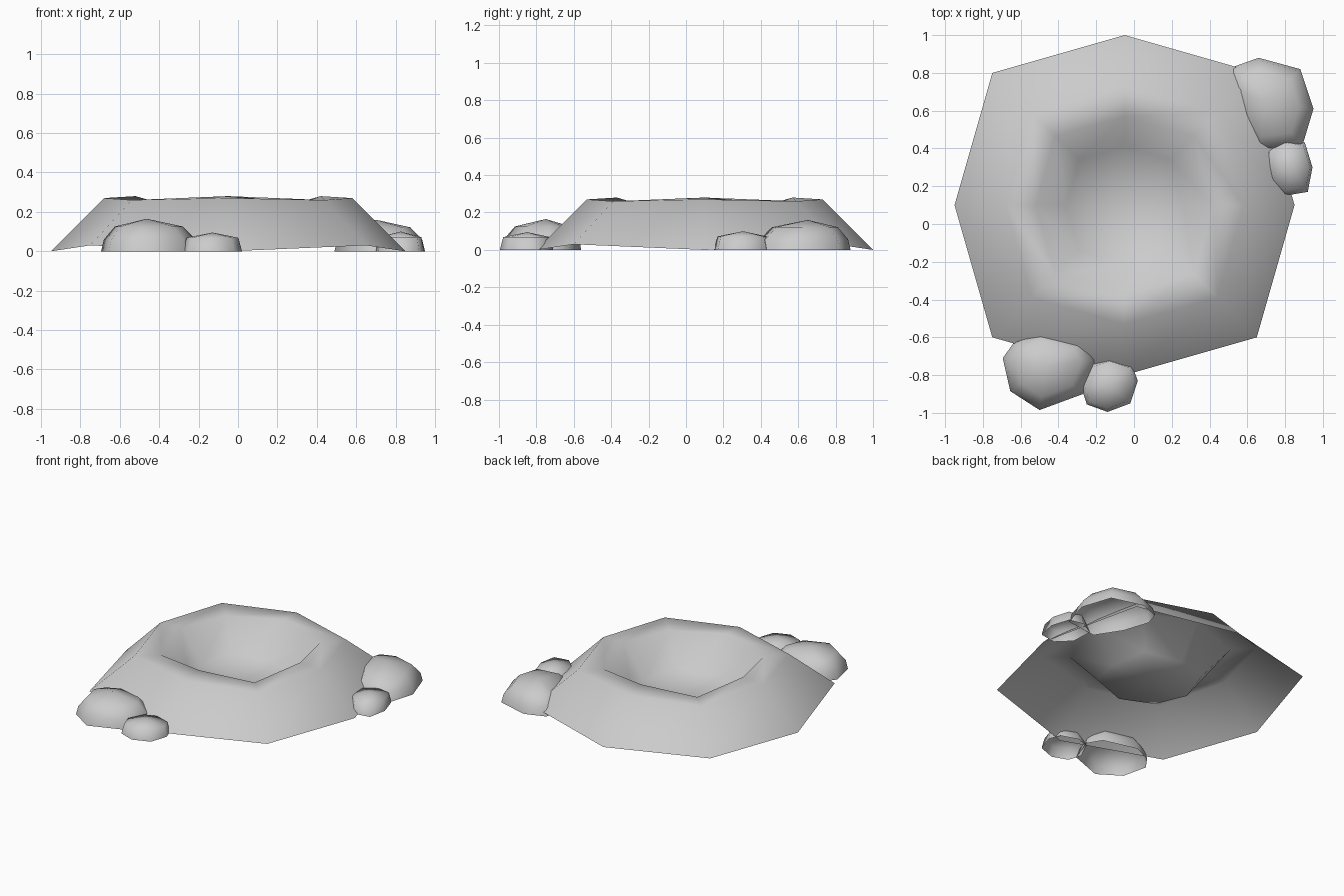
import bpy
import bmesh
from mathutils import Vector

cube = bpy.data.objects.get("Cube")
if cube:
    bpy.data.objects.remove(cube, do_unlink=True)

# One plain grey for everything
grey = bpy.data.materials.new("stone_grey")
grey.use_nodes = True
colour = (0.6, 0.6, 0.6, 1)
grey.diffuse_color = colour
grey.node_tree.nodes["Principled BSDF"].inputs["Base Color"].default_value = colour


def build_shell(name, rings, centre_point):
    """Bridge rings of points from the outside in and close them on a centre point."""
    bm = bmesh.new()
    loops = [[bm.verts.new(p) for p in ring] for ring in rings]
    tip = bm.verts.new(centre_point)
    count = len(loops[0])
    for i in range(count):
        j = (i + 1) % count
        for outer, inner in zip(loops, loops[1:]):
            bm.faces.new((outer[i], outer[j], inner[j], inner[i]))
        bm.faces.new((loops[-1][i], loops[-1][j], tip))
    for face in bm.faces:
        face.smooth = True
    mesh = bpy.data.meshes.new(name)
    bm.to_mesh(mesh)
    bm.free()
    mesh.materials.append(grey)
    obj = bpy.data.objects.new(name, mesh)
    bpy.context.collection.objects.link(obj)
    return obj


# Crater: eight-sided rings; straight and diagonal corners differ in reach and height
CENTRE = Vector((-0.05, 0.1, 0))
DIRECTIONS = [(1, 0), (1, 1), (0, 1), (-1, 1), (-1, 0), (-1, -1), (0, -1), (1, -1)]


def crater_ring(straight, straight_z, diagonal, diagonal_z):
    ring = []
    for dx, dy in DIRECTIONS:
        is_diagonal = dx and dy
        reach = diagonal if is_diagonal else straight
        z = diagonal_z if is_diagonal else straight_z
        ring.append(CENTRE + Vector((dx * reach, dy * reach, z)))
    return ring


build_shell("crater", [
    crater_ring(0.9, 0, 0.7, 0.03),        # foot of the slope
    crater_ring(0.63, 0.27, 0.49, 0.26),   # outer rim
    crater_ring(0.47, 0.28, 0.367, 0.25),  # inner rim
    crater_ring(0.31, 0.05, 0.24, 0.07),   # bowl floor
], CENTRE + Vector((0, 0, 0.05)))


# Rocks: open-bottomed domes raised from a footprint
def rock(name, footprint, height, profile):
    points = [Vector((x, y, 0)) for x, y in footprint]
    middle = sum(points, Vector()) / len(points)
    rings = []
    for scale, level in profile:
        lift = Vector((0, 0, level * height))
        rings.append([middle + (p - middle) * scale + lift for p in points])
    build_shell(name, rings, middle + Vector((0, 0, height)))


LARGE = [(1, 0), (0.94, 0.36), (0.7, 0.76)]
SMALL = [(1, 0), (0.88, 0.72)]

rock("large_back_rock", [(0.95, 0.61), (0.88, 0.82), (0.66, 0.88), (0.52, 0.83),
                         (0.49, 0.73), (0.55, 0.55), (0.66, 0.38), (0.89, 0.41)], 0.16, LARGE)
rock("small_back_rock", [(0.945, 0.3), (0.905, 0.43), (0.8, 0.45), (0.7, 0.39),
                         (0.71, 0.24), (0.8, 0.15), (0.92, 0.17)], 0.1, SMALL)
rock("large_front_rock", [(-0.2, -0.72), (-0.26, -0.62), (-0.5, -0.56), (-0.63, -0.62),
                          (-0.695, -0.71), (-0.655, -0.885), (-0.5, -0.985), (-0.27, -0.9)], 0.165, LARGE)
rock("small_front_rock", [(0.02, -0.83), (-0.02, -0.95), (-0.14, -0.995), (-0.25, -0.955),
                          (-0.28, -0.86), (-0.22, -0.74), (-0.13, -0.71), (-0.01, -0.75)], 0.095, SMALL)
